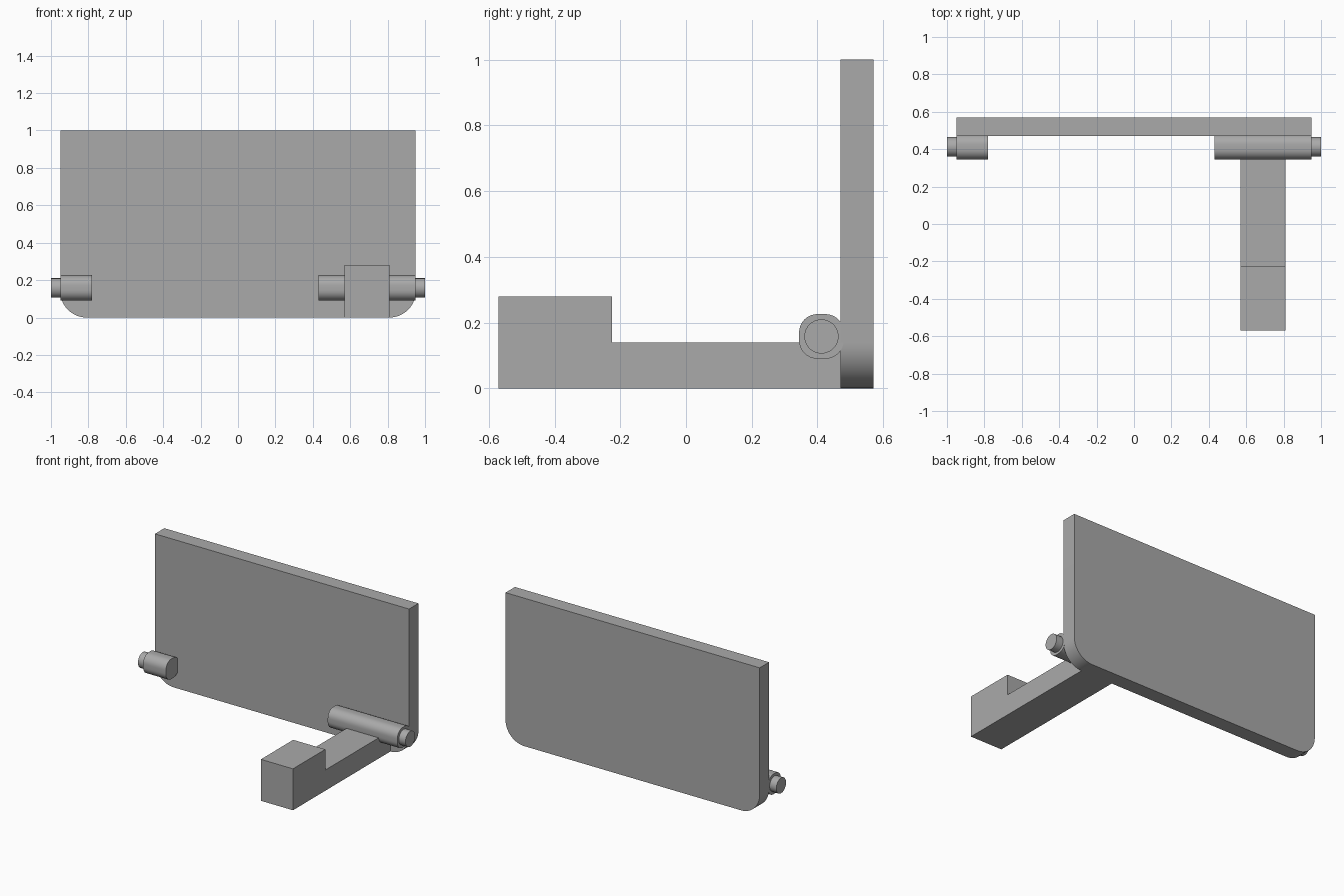
import bpy, bmesh
from math import sin, cos, pi, radians
from mathutils import Vector

cube = bpy.data.objects.get("Cube")
if cube:
    bpy.data.objects.remove(cube, do_unlink=True)

grey = bpy.data.materials.new("plain grey")
grey.use_nodes = True
colour = (0.4, 0.4, 0.4, 1)
grey.diffuse_color = colour
grey.node_tree.nodes["Principled BSDF"].inputs["Base Color"].default_value = colour


def arc(cx, cz, radius, start, sweep=90, steps=12):
    angles = [radians(start + sweep * i / steps) for i in range(steps + 1)]
    return [(cx + radius * cos(a), cz + radius * sin(a)) for a in angles]


def prism(name, outline, axis, low, high):
    """Extrude a closed outline along x (outline is y, z) or y (outline is x, z)."""
    def place(p, d):
        return Vector((d, *p)) if axis == "x" else Vector((p[0], d, p[1]))
    bm = bmesh.new()
    face = bm.faces.new([bm.verts.new(place(p, low)) for p in outline])
    grown = bmesh.ops.extrude_face_region(bm, geom=[face])["geom"]
    moved = [v for v in grown if isinstance(v, bmesh.types.BMVert)]
    bmesh.ops.translate(bm, verts=moved, vec=place((0, 0), high - low))
    bmesh.ops.recalc_face_normals(bm, faces=bm.faces)
    mesh = bpy.data.meshes.new(name)
    bm.to_mesh(mesh)
    bm.free()
    mesh.materials.append(grey)
    obj = bpy.data.objects.new(name, mesh)
    bpy.context.collection.objects.link(obj)
    bpy.ops.object.select_all(action="DESELECT")
    obj.select_set(True)
    bpy.context.view_layer.objects.active = obj
    bpy.ops.object.shade_smooth_by_angle(angle=radians(30))
    return obj


# Upright panel with rounded lower corners
W, R = 0.95, 0.14
panel = [(W, 1), (-W, 1)] + arc(-W + R, R, R, 180) + arc(W - R, R, R, 270)
prism("panel", panel, "y", 0.47, 0.57)

# Arm with a raised block at its front end
arm = [(-0.57, 0), (0.47, 0), (0.47, 0.14), (-0.225, 0.14), (-0.225, 0.28), (-0.57, 0.28)]
prism("arm", arm, "x", 0.57, 0.81)

# Hinge barrels: rounded squares set into the panel, each with an outer pin
CY, CZ, HALF, ROUND = 0.412, 0.158, 0.068, 0.056
K = HALF - ROUND
barrel = []
for i, (sy, sz) in enumerate([(1, 1), (-1, 1), (-1, -1), (1, -1)]):
    barrel += arc(CY + sy * K, CZ + sz * K, ROUND, 90 * i, steps=8)
pin = arc(CY, CZ, 0.052, 0, 360, 40)[:-1]

prism("left_barrel", barrel, "x", 0.43, W)
prism("right_barrel", barrel, "x", -W, -0.78)
prism("left_pin", pin, "x", W, 1)
prism("right_pin", pin, "x", -1, -W)
